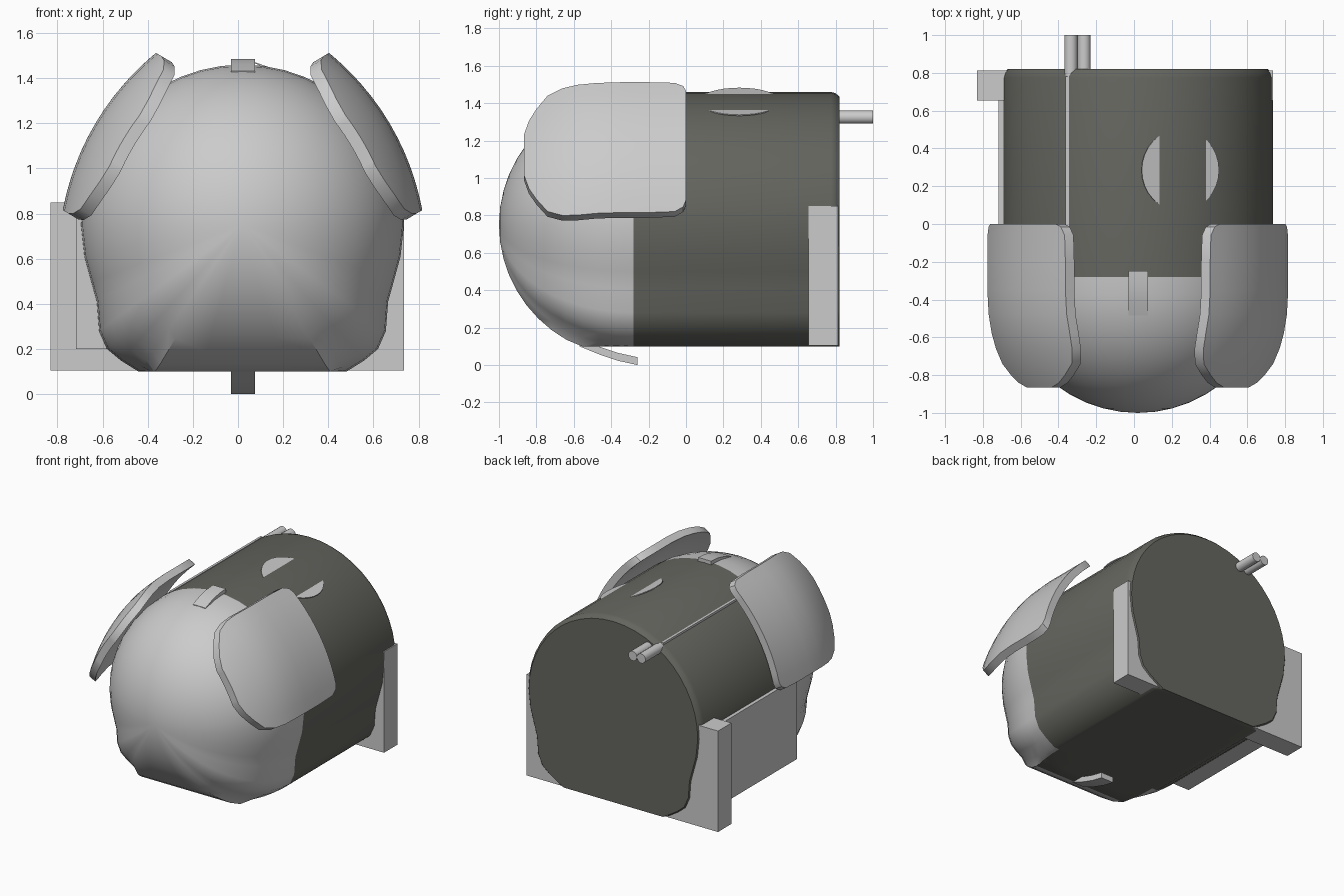
import bpy, bmesh, math
from mathutils import Vector

if "Cube" in bpy.data.objects:
    bpy.data.objects.remove(bpy.data.objects["Cube"])

CX, CZ = 0.02, 0.75          # axis of the barrel-shaped housing
dark = bpy.data.materials.new("dark_casing")
dark.diffuse_color = (0.13, 0.13, 0.115, 1)
dark.use_nodes = True
dark.node_tree.nodes["Principled BSDF"].inputs["Base Color"].default_value = dark.diffuse_color
grey = bpy.data.materials.new("plain_grey")
grey.diffuse_color = (0.8, 0.8, 0.8, 1)
grey.use_nodes = True
grey.node_tree.nodes["Principled BSDF"].inputs["Base Color"].default_value = grey.diffuse_color


def finish(name, bm, smooth=None, mats=()):
    bmesh.ops.recalc_face_normals(bm, faces=bm.faces)
    me = bpy.data.meshes.new(name)
    bm.to_mesh(me)
    bm.free()
    ob = bpy.data.objects.new(name, me)
    bpy.context.collection.objects.link(ob)
    for m in mats:
        me.materials.append(m)
    if smooth:
        bpy.ops.object.select_all(action='DESELECT')
        bpy.context.view_layer.objects.active = ob
        ob.select_set(True)
        bpy.ops.object.shade_smooth_by_angle(angle=math.radians(smooth))
    return ob


def box(name, lo, hi):
    bm = bmesh.new()
    bmesh.ops.create_cube(bm, size=1)
    for v in bm.verts:
        v.co = Vector([(a + b) / 2 + c * (b - a) for a, b, c in zip(lo, hi, v.co)])
    return finish(name, bm)


# Housing cross-section: round top, pinched lower sides, flat base
half = [(0.715 * math.sin(a), 0.71 * math.cos(a))
        for a in [math.radians(i * 90 / 12) for i in range(13)]]
half += [(0.70, -0.14), (0.67, -0.25), (0.645, -0.34), (0.635, -0.47),
         (0.60, -0.55), (0.54, -0.60), (0.46, -0.65), (0.42, -0.71), (0.2, -0.71)]
section = half + [(0, -0.71)] + [(-x, z) for x, z in reversed(half[1:])]


def loft(bm, stations):
    rings = [[bm.verts.new((CX + x * s, y, max(0.1, CZ + z * s))) for x, z in section]
             for y, s in stations]
    n = len(section)
    for a, b in zip(rings, rings[1:]):
        for i in range(n):
            bm.faces.new((a[i], a[(i + 1) % n], b[(i + 1) % n], b[i]))
    return rings


# Dark main casing with chamfered back
bm = bmesh.new()
rings = loft(bm, [(-0.28, 1), (0.775, 1), (0.80, 0.99), (0.82, 0.965)])
bm.faces.new(rings[-1])
finish("main_casing", bm, 35, [dark])

# Rounded nose, with its flat underside dark like the casing
bm = bmesh.new()
angs = [math.radians(90 * i / 12) for i in range(12)]
rings = loft(bm, [(-0.28 - 0.72 * math.sin(a), math.cos(a)) for a in angs])
tip = bm.verts.new((CX, -1.0, CZ))
for a, b in zip(rings[-1], rings[-1][1:] + rings[-1][:1]):
    bm.faces.new((a, b, tip))
for f in bm.faces:
    f.material_index = int(all(v.co.z < 0.101 for v in f.verts))
finish("rounded_nose", bm, 40, [grey, dark])

# Curved side shields: (y, half width) rows bent over a tilted plane
rows = [(0, 0.34), (-0.015, 0.375), (-0.06, 0.40), (-0.2, 0.405), (-0.35, 0.405),
        (-0.48, 0.405), (-0.58, 0.405), (-0.66, 0.395), (-0.74, 0.36),
        (-0.80, 0.28), (-0.84, 0.21), (-0.865, 0.13)]
nrm, tan = Vector((0.86, 0, 0.51)), Vector((-0.51, 0, 0.86))
for side, sx in (("right", 1), ("left", -1)):
    bm = bmesh.new()
    layers = []
    for depth in (0, 0.055):
        grid = []
        for y, w in rows:
            drop = 0.14 * (max(0, -y - 0.36) / 0.5) ** 2
            row = []
            for i in range(11):
                t = w * (i / 5 - 1)
                p = nrm * (1.19 - 0.07 * (t / 0.4) ** 2 - drop - depth) + tan * (0.69 + t)
                row.append(bm.verts.new((CX + sx * (p.x - CX), y, p.z)))
            grid.append(row)
        for a, b in zip(grid, grid[1:]):
            for i in range(10):
                bm.faces.new((a[i], a[i + 1], b[i + 1], b[i]))
        layers.append(grid[0] + [r[-1] for r in grid[1:]] + grid[-1][-2::-1]
                      + [r[0] for r in grid[-2:0:-1]])
    o, n = layers, len(layers[0])
    for i in range(n):
        j = (i + 1) % n
        bm.faces.new((o[0][i], o[0][j], o[1][j], o[1][i]))
    finish(side + "_shield", bm, 35)


# Curved tabs above and below the nose
def tab(name, lower, thick):
    bm = bmesh.new()
    loops = [[bm.verts.new((x, y, z + h)) for x, h in
              ((-0.03, 0), (0.075, 0), (0.075, thick), (-0.03, thick))] for y, z in lower]
    for a, b in zip(loops, loops[1:]):
        for i in range(4):
            bm.faces.new((a[i], a[(i + 1) % 4], b[(i + 1) % 4], b[i]))
    bm.faces.new(loops[0])
    bm.faces.new(loops[-1])
    finish(name, bm, 30)


tab("lower_tab", [(-0.26, 0.0), (-0.36, 0.022), (-0.46, 0.055), (-0.57, 0.1)], 0.042)
tab("upper_tab", [(-0.25, 1.443), (-0.33, 1.437), (-0.41, 1.418), (-0.485, 1.39)], 0.042)

# Rear mounting block and side plate
box("rear_block", (-0.83, 0.655, 0.104), (0.735, 0.812, 0.85))
box("side_plate", (-0.718, -0.27, 0.2), (-0.5, 0.66, 0.8))

# Cable strip and twin rear tubes
box("cable_strip", (-0.362, -0.28, 1.3), (-0.345, 0.78, 1.364))


def disc(name, loc, rot, r, depth, seg):
    bpy.ops.mesh.primitive_cylinder_add(vertices=seg, radius=r, depth=depth,
                                        location=loc, rotation=rot)
    bpy.context.object.name = name
    bpy.ops.object.shade_smooth_by_angle(angle=math.radians(40))


for i, x in enumerate((-0.334, -0.264)):
    disc(f"rear_tube_{i + 1}", (x, 0.88, 1.325), (math.pi / 2, 0, 0), 0.035, 0.24, 16)

# Tilted disc half sunk into the top of the casing
disc("top_disc", (0.245, 0.285, 1.4075), (0, math.radians(19.5), 0), 0.217, 0.006, 32)
